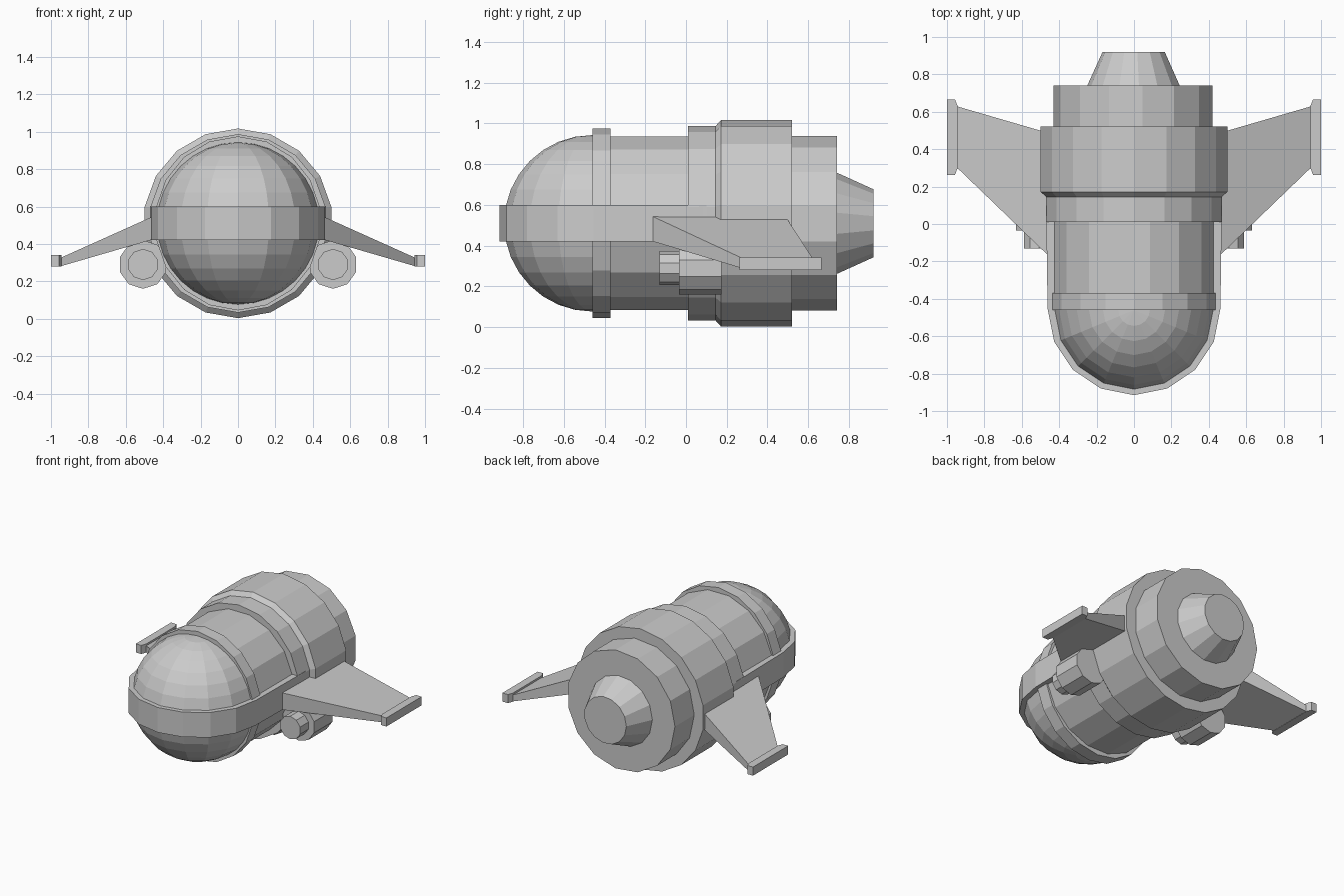
import bpy, bmesh
from math import sin, cos, pi
from mathutils import Matrix

if "Cube" in bpy.data.objects:
    bpy.data.objects.remove(bpy.data.objects["Cube"])

ZC = 0.51  # height of the hull axis


def make(name, bm):
    bmesh.ops.recalc_face_normals(bm, faces=bm.faces)
    me = bpy.data.meshes.new(name)
    bm.to_mesh(me)
    bm.free()
    ob = bpy.data.objects.new(name, me)
    bpy.context.collection.objects.link(ob)
    return ob


def loft(name, rings):
    """Skin equal-length point rings and cap both ends."""
    bm = bmesh.new()
    vs = [[bm.verts.new(p) for p in r] for r in rings]
    n = len(vs[0])
    for a, b in zip(vs, vs[1:]):
        for i in range(n):
            j = (i + 1) % n
            bm.faces.new((a[i], a[j], b[j], b[i]))
    bm.faces.new(vs[0])
    bm.faces.new(vs[-1])
    return make(name, bm)


def lathe(name, profile, n, phase=0.0, cx=0.0, cz=ZC, sx=1.0):
    """Turn (y, radius) pairs around a line parallel to y."""
    return loft(name, [[(cx + sx * r * cos(phase + 2 * pi * i / n), y,
                         cz + r * sin(phase + 2 * pi * i / n))
                        for i in range(n)] for y, r in profile])


# Main hull and its raised rings
lathe("hull", [(-0.46, 0.435), (0.2, 0.435)], 16, pi / 16)
lathe("front_collar", [(-0.46, 0.465), (-0.37, 0.465)], 18, pi / 2, sx=0.96)
lathe("rear_ring", [(0.01, 0.477), (0.145, 0.477), (0.172, 0.507), (0.52, 0.507)],
      18, pi / 2)
lathe("tail_section", [(0.4, 0.43), (0.74, 0.43)], 15, pi)
lathe("exhaust_nozzle", [(0.72, 0.255), (0.74, 0.25), (0.92, 0.168)], 15, pi)

# Rounded nose: front half of a sphere
bm = bmesh.new()
bmesh.ops.create_uvsphere(bm, u_segments=16, v_segments=16, radius=0.433,
                          matrix=Matrix.Translation((0, -0.46, ZC)))
bmesh.ops.bisect_plane(bm, geom=bm.verts[:] + bm.edges[:] + bm.faces[:],
                       plane_co=(0, -0.44, 0), plane_no=(0, 1, 0), clear_outer=True)
bmesh.ops.holes_fill(bm, edges=[e for e in bm.edges if e.is_boundary])
make("nose_dome", bm)

# Bumper band wrapping the nose and running back along the sides
outline = [(0.462 * cos(pi + pi * i / 8), -0.453 + 0.462 * sin(pi + pi * i / 8))
           for i in range(9)]
outline += [(0.47, 0.1), (-0.47, 0.1)]
loft("nose_band", [[(x, y, z) for x, y in outline] for z in (0.42, 0.60)])

for side, s in (("left", -1), ("right", 1)):
    # Drooping wing
    loft(side + "_wing", [
        [(s * 0.40, -0.225, 0.44), (s * 0.40, 0.47, 0.44),
         (s * 0.40, 0.47, 0.572), (s * 0.40, -0.225, 0.572)],
        [(s * 0.95, 0.305, 0.28), (s * 0.95, 0.63, 0.28),
         (s * 0.95, 0.63, 0.325), (s * 0.95, 0.305, 0.325)]])
    # Wing tip plate
    loft(side + "_wing_tip", [
        [(s * x, a, 0.28), (s * x, b, 0.28), (s * x, b, 0.342), (s * x, a, 0.342)]
        for x, a, b in ((0.943, 0.3, 0.63), (0.957, 0.263, 0.665), (1.0, 0.263, 0.665))])
    # Pod under the wing with a narrower muzzle
    lathe(side + "_pod", [(-0.035, 0.13), (0.175, 0.13)], 10, pi / 2, s * 0.508, 0.29)
    lathe(side + "_pod_muzzle", [(-0.13, 0.083), (0.0, 0.083)], 10, pi / 2, s * 0.508, 0.29)
